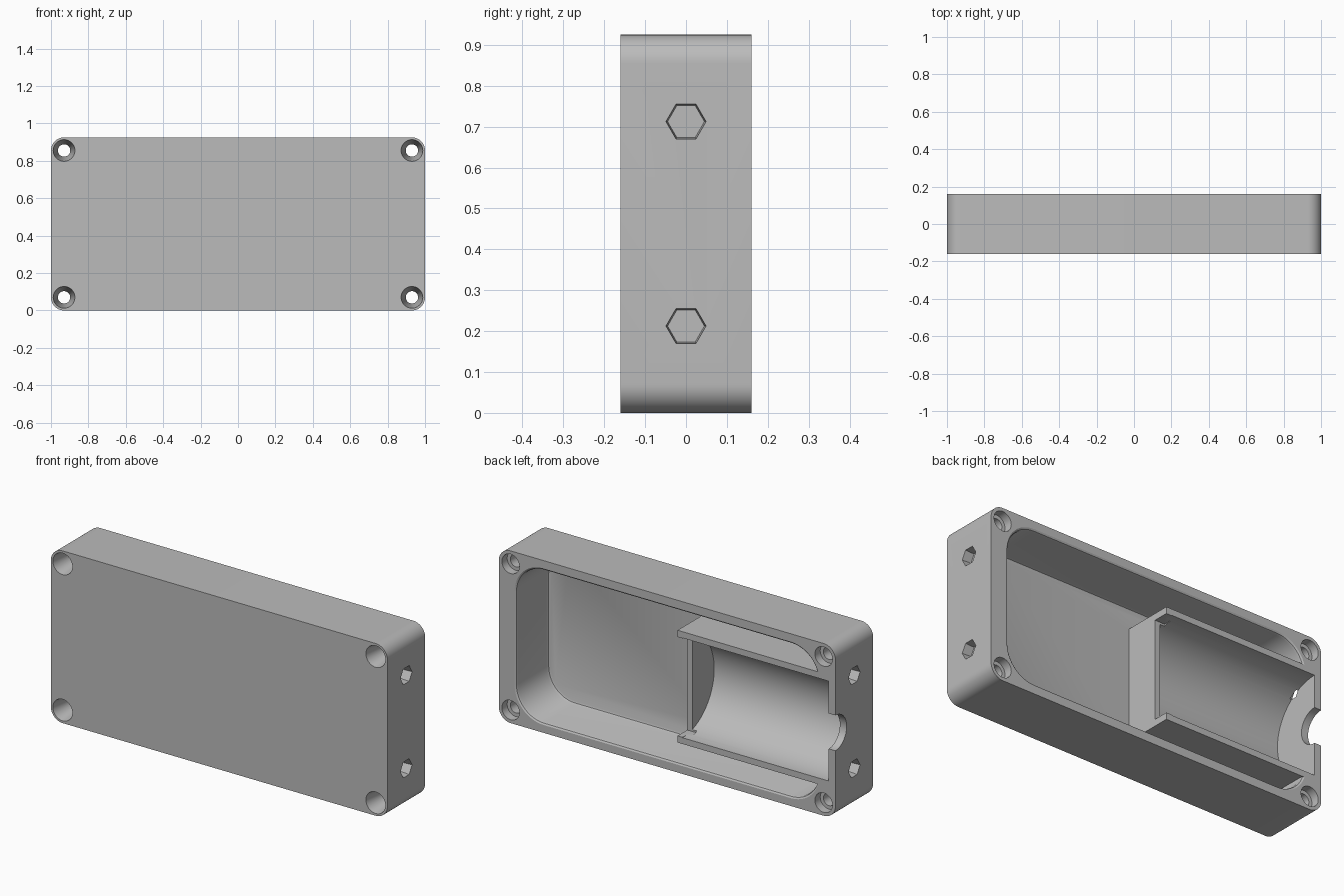
import bpy, bmesh, math

if "Cube" in bpy.data.objects:
    bpy.data.objects.remove(bpy.data.objects["Cube"])

H, D = 0.925, 0.16            # height, half depth
ZC = H / 2

grey = bpy.data.materials.new("grey plastic")
grey.diffuse_color = (0.5, 0.5, 0.5, 1)
grey.use_nodes = True
grey.node_tree.nodes["Principled BSDF"].inputs["Base Color"].default_value = grey.diffuse_color


def loft(name, rings):
    """Closed solid through a list of equal-length point rings."""
    bm = bmesh.new()
    loops = [[bm.verts.new(p) for p in ring] for ring in rings]
    for a, b in zip(loops, loops[1:]):
        for i in range(len(a)):
            j = (i + 1) % len(a)
            bm.faces.new((a[i], a[j], b[j], b[i]))
    bm.faces.new(loops[0][::-1])
    bm.faces.new(loops[-1])
    bmesh.ops.recalc_face_normals(bm, faces=bm.faces)
    me = bpy.data.meshes.new(name)
    bm.to_mesh(me)
    bm.free()
    me.materials.append(grey)
    ob = bpy.data.objects.new(name, me)
    bpy.context.collection.objects.link(ob)
    return ob


def rounded(y, hx, hz, r, seg=12):
    """Rounded rectangle ring in the xz plane, centred on the case."""
    pts = []
    for k, (sx, sz) in enumerate(((1, 1), (-1, 1), (-1, -1), (1, -1))):
        for i in range(seg + 1):
            a = math.pi / 2 * (k + i / seg)
            pts.append((sx * (hx - r) + r * math.cos(a), y,
                        ZC + sz * (hz - r) + r * math.sin(a)))
    return pts


def turned(name, axis, u, z, stations, n=40):
    """Round or n-sided solid along x or y; stations are (position, radius)."""
    rings = []
    for t, r in stations:
        ring = []
        for i in range(n):
            a = 2 * math.pi * i / n
            p, q = u + r * math.cos(a), z + r * math.sin(a)
            ring.append((t, p, q) if axis == 'x' else (p, t, q))
        rings.append(ring)
    return loft(name, rings)


def box(name, x0, x1, y0, y1, z0, z1):
    return loft(name, [[(x0, y, z0), (x1, y, z0), (x1, y, z1), (x0, y, z1)]
                       for y in (y0, y1)])


def cut(target, cutter):
    cutter.hide_render = True
    m = target.modifiers.new("cut", 'BOOLEAN')
    m.operation, m.solver, m.object = 'DIFFERENCE', 'EXACT', cutter
    bpy.context.view_layer.objects.active = target
    bpy.ops.object.modifier_apply(modifier=m.name)
    bpy.data.objects.remove(cutter)


# outer shell
case = loft("case_half", [rounded(y, 1.0, ZC, 0.07) for y in (-D, D)])

# main cavity with softened floor and rim, leaving the cradle block standing
levels = [(-0.11, -0.015), (-0.106, -0.005), (-0.095, 0), (0.145, 0),
          (0.155, 0.004), (D, 0.012), (0.2, 0.012)]
cavity = loft("cavity_cutter", [rounded(y, 0.895 + o, ZC - 0.054 + o, 0.16 + o)
                                for y, o in levels])
cut(cavity, box("cradle_block", -1.2, -0.062, -0.3, 0.3, 0.161, 0.764))
cut(case, cavity)

# cylindrical cradle, lowered inner wall and end notch
cut(case, turned("cradle_cutter", 'x', D, ZC, [(-0.96, 0.268), (-0.092, 0.268)], 96))
cut(case, box("wall_cutter", -0.12, 0.0, 0.078, 0.3, 0.197, 0.728))
cut(case, turned("notch_cutter", 'x', D, ZC, [(-1.1, 0.095), (-0.9, 0.095)], 48))

# corner screw holes: tapered at the front, recessed at the back
for x in (-0.93, 0.93):
    for z in (0.07, H - 0.07):
        cut(case, turned("screw_cutter", 'y', x, z,
                         [(-0.2, 0.058), (-D, 0.058), (0.0, 0.033),
                          (0.115, 0.033), (0.1151, 0.052), (0.2, 0.052)]))

# hexagonal pockets in both ends
for s in (-1, 1):
    for z in (0.2125, H - 0.2125):
        cut(case, turned("hex_cutter", 'x', 0, z,
                         [(s * 0.95, 0.045), (s * 1.0, 0.049), (s * 1.05, 0.053)], 6))

bpy.ops.object.select_all(action='DESELECT')
case.select_set(True)
bpy.context.view_layer.objects.active = case
bpy.ops.object.shade_smooth_by_angle(angle=math.radians(30))
